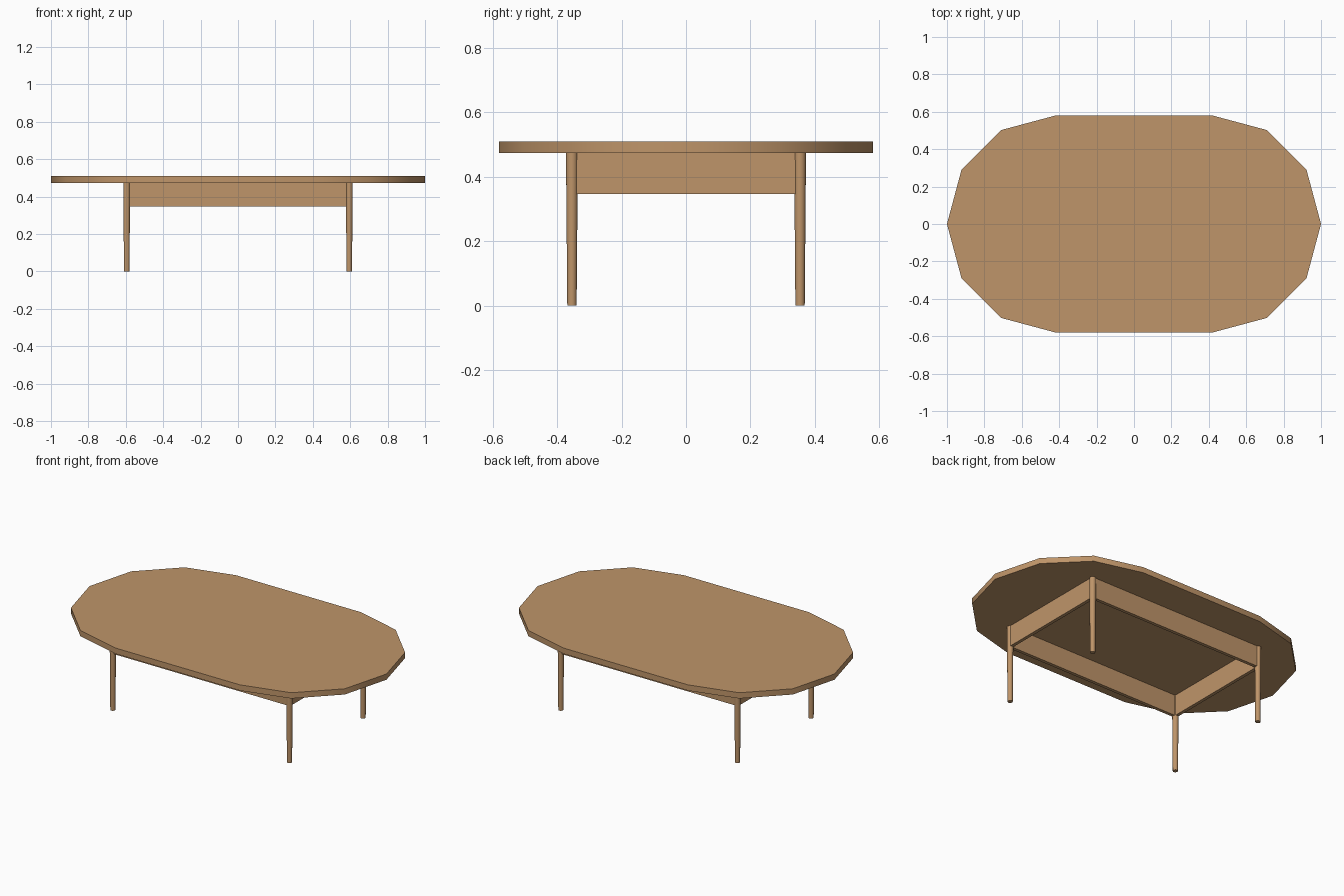
import bpy, bmesh, math

if "Cube" in bpy.data.objects:
    bpy.data.objects.remove(bpy.data.objects["Cube"])

wood = bpy.data.materials.new("warm_wood")
wood.diffuse_color = (0.52, 0.30, 0.142, 1)
wood.use_nodes = True
wood.node_tree.nodes["Principled BSDF"].inputs["Base Color"].default_value = wood.diffuse_color


def finish(obj, name, smooth=False):
    obj.name = name
    obj.data.materials.append(wood)
    if smooth:
        bpy.ops.object.select_all(action='DESELECT')
        obj.select_set(True)
        bpy.context.view_layer.objects.active = obj
        bpy.ops.object.shade_smooth_by_angle(angle=math.radians(35))


def box(name, center, size):
    bpy.ops.mesh.primitive_cube_add(size=1, location=center)
    obj = bpy.context.object
    obj.scale = size
    bpy.ops.object.transform_apply(location=False, rotation=False, scale=True)
    finish(obj, name)


# Table top: two half twelve-sided ends joined by straight sides
R, OFF = 0.58, 0.42
Z0, Z1 = 0.474, 0.509
outline = []
for side, start in ((1, -90), (-1, 90)):
    for i in range(7):
        a = math.radians(start + 30 * i)
        outline.append((side * OFF + R * math.cos(a), R * math.sin(a)))
bm = bmesh.new()
base = bm.faces.new([bm.verts.new((x, y, Z0)) for x, y in outline])
ext = bmesh.ops.extrude_face_region(bm, geom=[base], use_keep_orig=True)
moved = [v for v in ext["geom"] if isinstance(v, bmesh.types.BMVert)]
bmesh.ops.translate(bm, verts=moved, vec=(0, 0, Z1 - Z0))
bmesh.ops.recalc_face_normals(bm, faces=bm.faces)
mesh = bpy.data.meshes.new("table_top")
bm.to_mesh(mesh)
bm.free()
top = bpy.data.objects.new("table_top", mesh)
bpy.context.collection.objects.link(top)
finish(top, "table_top", smooth=True)

# Tapered round legs
LX, LY = 0.595, 0.354
for sx, xn in ((-1, "left"), (1, "right")):
    for sy, yn in ((-1, "front"), (1, "back")):
        bpy.ops.mesh.primitive_cone_add(vertices=16, radius1=0.0145, radius2=0.0185,
                                        depth=Z0, location=(sx * LX, sy * LY, Z0 / 2))
        finish(bpy.context.object, f"{yn}_{xn}_leg", smooth=True)

# Apron boards running between the legs
A0, T = 0.346, 0.02
zc, h = (A0 + Z0) / 2, Z0 - A0
for s, n in ((-1, "front"), (1, "back")):
    box(f"{n}_apron", (0, s * LY, zc), (2 * LX - 0.02, T, h))
for s, n in ((-1, "left"), (1, "right")):
    box(f"{n}_apron", (s * LX, 0, zc), (T, 2 * LY - 0.02, h))
